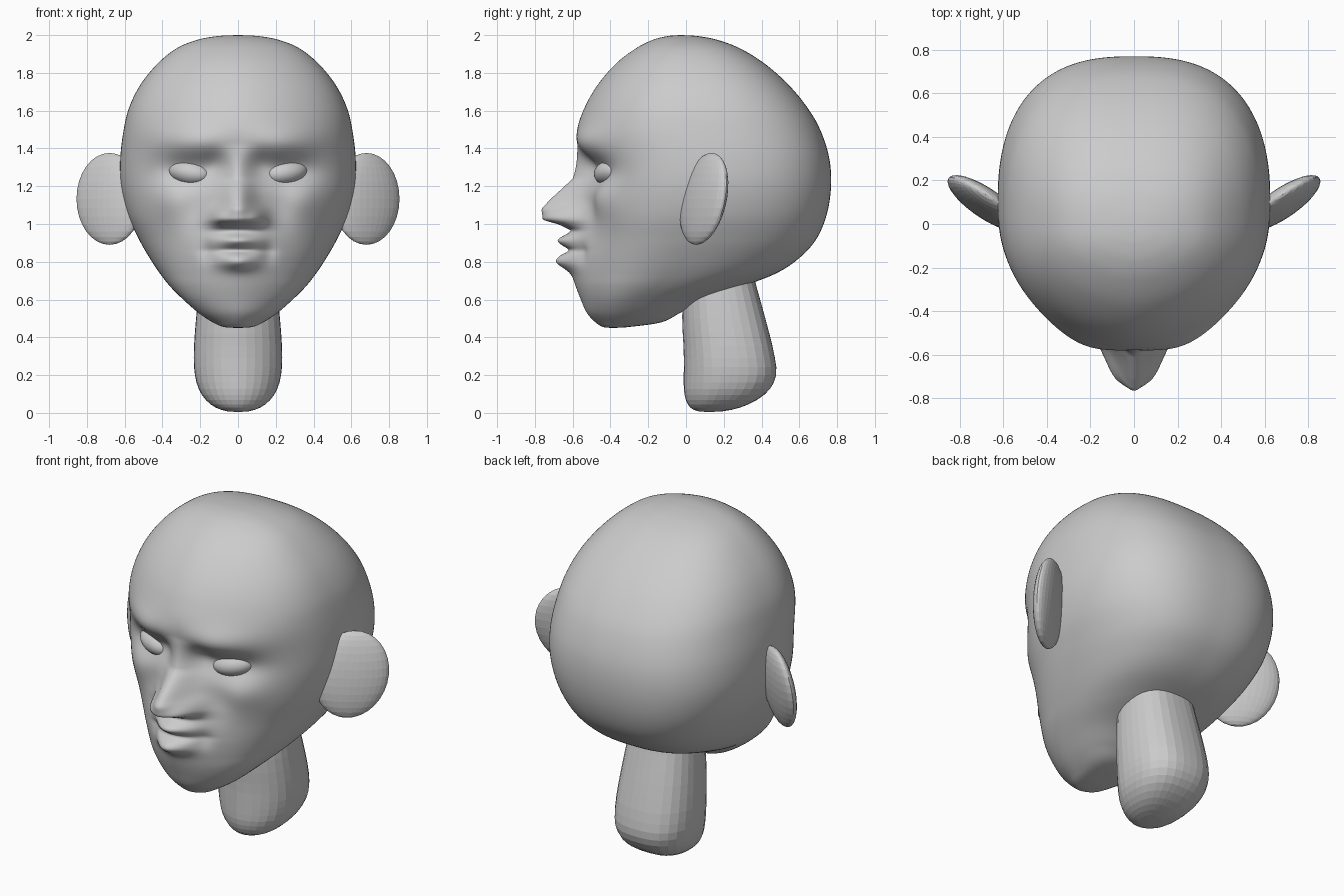
import bpy, bmesh
from math import sin, cos, pi, exp, radians
from mathutils import Matrix, Vector

default = bpy.data.objects.get("Cube")
if default:
    bpy.data.objects.remove(default, do_unlink=True)

GREY = (0.6, 0.6, 0.6, 1)
skin = bpy.data.materials.new("plain_grey")
skin.use_nodes = True
skin.diffuse_color = GREY
skin.node_tree.nodes["Principled BSDF"].inputs["Base Color"].default_value = GREY


def add_object(name, bm, smooth):
    bmesh.ops.recalc_face_normals(bm, faces=bm.faces)
    mesh = bpy.data.meshes.new(name)
    bm.to_mesh(mesh)
    bm.free()
    for face in mesh.polygons:
        face.use_smooth = smooth
    mesh.materials.append(skin)
    obj = bpy.data.objects.new(name, mesh)
    bpy.context.collection.objects.link(obj)


def spline(rows, t):
    """Smooth curve through the rows, t from zero to one."""
    last = len(rows) - 1
    i = min(int(t * last), last - 1)
    u = t * last - i
    a, b, c, d = (Vector(rows[min(max(k, 0), last)]) for k in range(i - 1, i + 3))
    return b + (c - a) * u / 2 + (a * 2 - b * 5 + c * 4 - d) * u**2 / 2 \
        + (b * 3 - a - c * 3 + d) * u**3 / 2


def loft(rows, rings, segments, squareness, relief=None):
    """Stack rounded rings; a row is height, front y, back y, half width."""
    bm = bmesh.new()
    stack = []
    for r in range(rings + 1):
        z, front, back, width = spline(rows, r / rings)
        width = max(width, 0)
        ring = []
        for k in range(segments):
            a = 2 * pi * k / segments
            c, s = cos(a), sin(a)
            # The back is squarer than the front
            n = squareness + (0.2 if s > 0 else 0.45) * s
            size = (abs(c)**n + abs(s)**n)**(-1 / n)
            x = width * size * c
            y = (front + back) / 2 + (back - front) / 2 * size * s
            if relief and s < 0:
                y -= relief(abs(x), z) * min(1, -s * 2.5)
            ring.append(bm.verts.new((x, y, z)))
        stack.append(ring)
    for low, high in zip(stack, stack[1:]):
        for k in range(segments):
            j = (k + 1) % segments
            bm.faces.new((low[k], low[j], high[j], high[k]))
    bmesh.ops.remove_doubles(bm, verts=bm.verts, dist=0.0001)
    return bm


# Facial relief: centre x, centre z, spread x, spread z, height
BUMPS = [
    (0.25, 1.28, 0.12, 0.06, -0.06),    # eye socket
    (0.12, 1.32, 0.05, 0.05, -0.03),    # inner eye corner
    (0.25, 1.43, 0.13, 0.06, 0.04),     # brow ridge
    (0.22, 1.08, 0.06, 0.09, -0.02),    # cheek hollow
    (0.36, 1.13, 0.08, 0.07, 0.025),    # cheekbone
    (0.1, 1.035, 0.035, 0.03, 0.05),    # nostril wing
    (0, 0.87, 0.13, 0.1, 0.065),        # muzzle
    (0, 0.915, 0.075, 0.022, 0.055),    # upper lip
    (0, 0.8, 0.07, 0.03, 0.06),         # lower lip
    (0, 0.86, 0.09, 0.012, -0.025),     # mouth line
    (0.16, 0.85, 0.03, 0.04, -0.02),    # mouth corner
]
# Nose: height z, projection, spread
NOSE = [(0.965, 0, 0.085), (1.0, 0.09, 0.085), (1.02, 0.175, 0.08), (1.08, 0.2, 0.07),
        (1.13, 0.16, 0.06), (1.18, 0.11, 0.055), (1.24, 0.05, 0.055), (1.42, 0, 0.055)]


def face_relief(x, z):
    out = sum(h * exp(-((x - cx) / sx)**2 / 2 - ((z - cz) / sz)**2 / 2)
              for cx, cz, sx, sz, h in BUMPS)
    for (z0, h0, w0), (z1, h1, w1) in zip(NOSE, NOSE[1:]):
        if z0 <= z < z1:
            u = (z - z0) / (z1 - z0)
            w = w0 + (w1 - w0) * u
            out += (h0 + (h1 - h0) * u) * exp(-(x / w)**2 / 2)
    return out


# Head
HEAD = [(0.45, -0.39, -0.39, 0), (0.455, -0.44, -0.3, 0.075), (0.48, -0.48, -0.13, 0.135),
        (0.53, -0.525, -0.03, 0.21), (0.6, -0.555, 0.1, 0.29), (0.67, -0.575, 0.3, 0.36),
        (0.74, -0.58, 0.48, 0.415), (0.82, -0.575, 0.6, 0.468), (0.92, -0.565, 0.69, 0.525),
        (1.05, -0.56, 0.745, 0.585), (1.2, -0.555, 0.768, 0.62), (1.35, -0.56, 0.758, 0.623),
        (1.5, -0.572, 0.71, 0.605), (1.62, -0.535, 0.64, 0.575), (1.74, -0.465, 0.54, 0.515),
        (1.85, -0.37, 0.415, 0.425), (1.93, -0.265, 0.285, 0.325), (1.975, -0.175, 0.165, 0.215),
        (1.995, -0.095, 0.06, 0.105), (2, -0.03, -0.03, 0)]
add_object("head", loft(HEAD, 220, 256, 2.35, face_relief), True)

# Neck
NECK = [(0.005, 0.12, 0.12, 0), (0.012, 0.05, 0.22, 0.075), (0.045, 0.01, 0.33, 0.145),
        (0.11, -0.01, 0.43, 0.2), (0.2, -0.012, 0.477, 0.228), (0.32, -0.012, 0.465, 0.234),
        (0.5, -0.02, 0.42, 0.222), (0.7, -0.015, 0.365, 0.2), (0.85, 0, 0.33, 0.18)]
add_object("neck", loft(NECK, 20, 32, 2.4), False)


def ellipsoid(name, centre, radii, turn, smooth):
    bm = bmesh.new()
    bmesh.ops.create_uvsphere(bm, u_segments=32, v_segments=16, radius=1)
    bm.transform(Matrix.Translation(centre) @ turn @ Matrix.Diagonal((*radii, 1)))
    add_object(name, bm, smooth)


# Ears and eyes, one per side
for side, label in ((1, "left"), (-1, "right")):
    lean = Matrix.Identity(4)
    lean[1][2] = 0.17
    ear_turn = lean @ Matrix.Rotation(side * radians(33), 4, 'Z')
    ellipsoid(label + "_ear", (side * 0.68, 0.095, 1.133), (0.205, 0.06, 0.243),
              ear_turn, False)
    eye_turn = Matrix.Rotation(side * radians(24), 4, 'Z') \
        @ Matrix.Rotation(side * radians(-9), 4, 'Y')
    ellipsoid(label + "_eye", (side * 0.255, -0.4, 1.272), (0.12, 0.08, 0.066),
              eye_turn, True)
